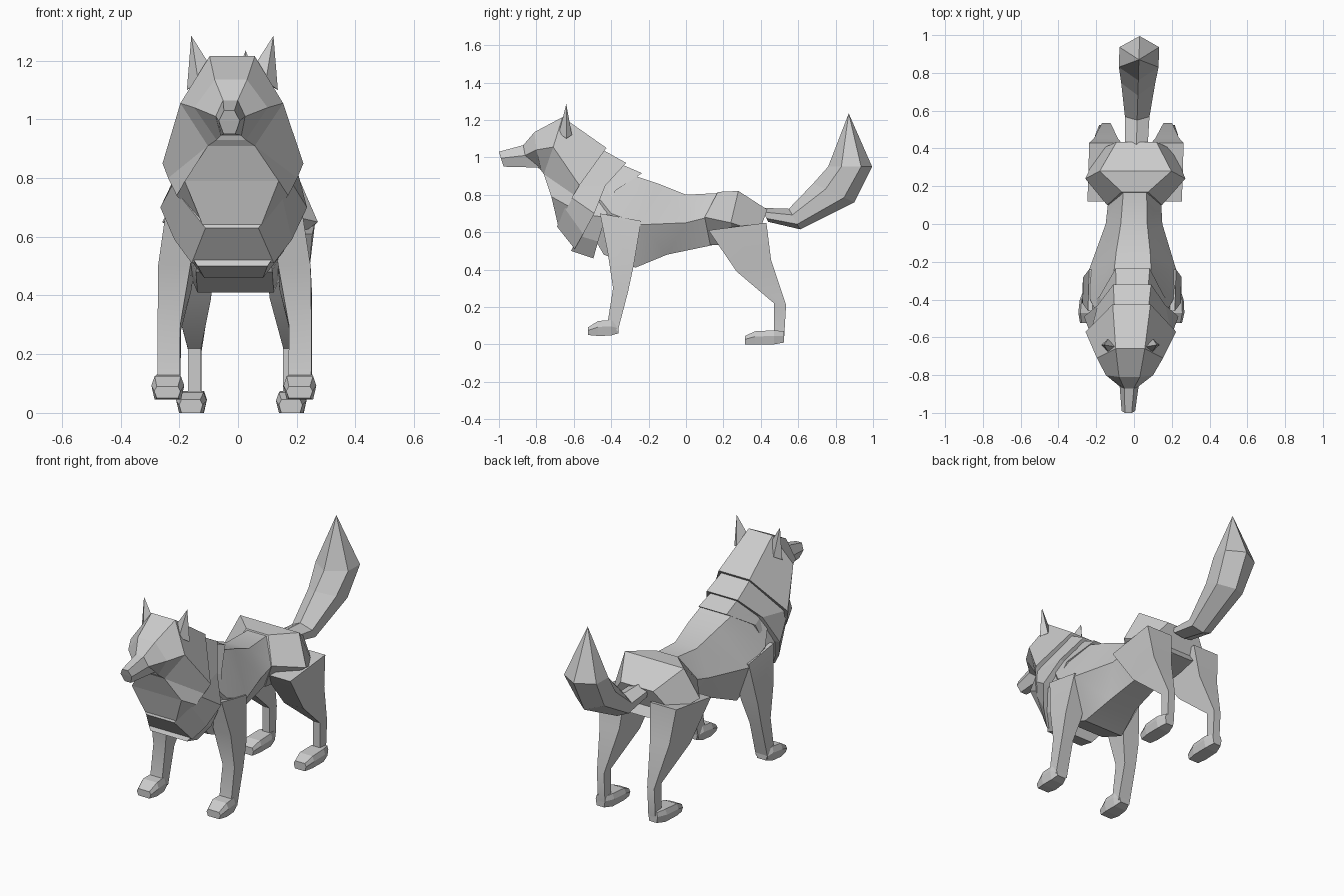
import bpy, bmesh, math
from mathutils import Vector

if "Cube" in bpy.data.objects:
    bpy.data.objects.remove(bpy.data.objects["Cube"])

fur = bpy.data.materials.new("grey_fur")
fur.diffuse_color = (0.6, 0.6, 0.6, 1)
fur.use_nodes = True
fur.node_tree.nodes["Principled BSDF"].inputs["Base Color"].default_value = fur.diffuse_color
LEAN = 0.03  # the body is turned very slightly around z


def build(name, verts, faces, smooth=0):
    bm = bmesh.new()
    vs = [bm.verts.new((x + LEAN * y, y, z)) for x, y, z in verts]
    for f in faces:
        bm.faces.new([vs[i] for i in f])
    bmesh.ops.remove_doubles(bm, verts=bm.verts, dist=0.0005)
    bmesh.ops.recalc_face_normals(bm, faces=bm.faces)
    me = bpy.data.meshes.new(name)
    bm.to_mesh(me)
    bm.free()
    me.materials.append(fur)
    ob = bpy.data.objects.new(name, me)
    bpy.context.collection.objects.link(ob)
    if smooth:
        bpy.ops.object.select_all(action='DESELECT')
        ob.select_set(True)
        bpy.context.view_layer.objects.active = ob
        bpy.ops.object.shade_smooth_by_angle(angle=math.radians(smooth))
    return ob


def loft(name, rings, smooth=0):
    """Skin closed rings of equal, even point count; caps are quad strips."""
    n, last = len(rings[0]), (len(rings) - 1) * len(rings[0])
    faces = [(k * n + i, k * n + (i + 1) % n, (k + 1) * n + (i + 1) % n, (k + 1) * n + i)
             for k in range(len(rings) - 1) for i in range(n)]
    for base in (0, last):
        faces += [(base + i, base + i + 1, base + n - 2 - i, base + n - 1 - i)
                  for i in range(n // 2 - 1)]
    return build(name, [p for r in rings for p in r], faces, smooth)


def sym(*half):
    """Mirror half a ring (top to bottom) across x."""
    return list(half) + [(-x, y, z) for x, y, z in reversed(half)]


def limb_ring(s, x0, x1, front, back):
    return [(s * x0, *front), (s * x1, *front), (s * x1, *back), (s * x0, *back)]


def paw_ring(cx, y, hw, z0, z1):
    return [(cx - hw * .8, y, z1), (cx + hw * .8, y, z1), (cx + hw, y, z1 * .6 + z0 * .4),
            (cx + hw * .8, y, z0), (cx - hw * .8, y, z0), (cx - hw, y, z1 * .6 + z0 * .4)]


# torso
loft("torso", [
    sym((.08, -.45, 1.01), (.16, -.52, .85), (.10, -.58, .72)),
    sym((.10, -.27, .90), (.22, -.40, .70), (.13, -.44, .48)),
    sym((.09, -.15, .86), (.23, -.24, .64), (.13, -.27, .41)),
    sym((.07, 0, .80), (.15, 0, .65), (.09, -.1, .48)),
    sym((.06, .2, .81), (.14, .12, .68), (.07, .14, .53))], 32)

# hips
loft("hips", [
    sym((.07, .17, .815), (.145, .10, .68), (.08, .13, .53)),
    sym((.19, .28, .82), (.265, .24, .65), (.10, .25, .53)),
    sym((.105, .435, .72), (.2, .39, .60), (.06, .42, .55))])

# layered mane collars and head ruff
ruff_back = sym((.10, -.425, 1.05), (.24, -.57, .85), (.22, -.6, .80), (.19, -.63, .74), (.10, -.67, .64))
inner = [(x * .9, y - .02, z - .01) for x, y, z in ruff_back]
collar = sym((.10, -.32, .97), (.18, -.43, .85), (.25, -.49, .70), (.20, -.55, .59), (.14, -.595, .51))
collar_in = [(x * .85, y - .02, z - .01) for x, y, z in collar]
lower = sym((.09, -.235, .915), (.17, -.38, .82), (.21, -.43, .68), (.17, -.47, .55), (.10, -.495, .46))
loft("mane_middle", [inner, collar])
loft("mane_lower", [collar_in, lower])
cheeks = [(.077, -.66, 1.215), (.175, -.71, 1.055), (.08, -.76, .91)]
loft("head_ruff", [ruff_back, sym(*cheeks, (.16, -.72, .79), (.10, -.685, .64))])

# face and muzzle
loft("face", [
    sym(*cheeks),
    sym((.055, -.81, 1.135), (.125, -.80, 1.04), (.05, -.775, .93)),
    sym((.025, -.87, 1.065), (.05, -.86, 1.01), (.035, -.78, .945)),
    sym((.018, -1.0, 1.03), (.036, -.99, .995), (.02, -.975, .95))])

# tail
def tail_ring(top, bottom, hw):
    t, b = Vector((0, *top)), Vector((0, *bottom))
    a, c, side = t.lerp(b, .3), t.lerp(b, .75), Vector((hw, 0, 0))
    return [tuple(p) for p in (t, a + side, c + side, b, c - side, a - side)]


loft("tail", [
    tail_ring((.40, .73), (.44, .655), .06),
    tail_ring((.55, .725), (.61, .615), .065),
    tail_ring((.68, .86), (.90, .76), .09),
    tail_ring((.76, .95), (.995, .95), .105),
    tail_ring((.87, 1.235), (.87, 1.235), 0)])

# paired parts
for side, s in (("left", 1), ("right", -1)):
    loft("front_leg_" + side, [
        limb_ring(s, .12, .23, (-.46, .70), (-.24, .66)),
        limb_ring(s, .15, .26, (-.42, .50), (-.28, .42)),
        limb_ring(s, .185, .262, (-.39, .30), (-.31, .28)),
        limb_ring(s, .185, .262, (-.42, .11), (-.365, .07))], 32)
    loft("front_paw_" + side, [paw_ring(s * .225, *r) for r in (
        (-.525, .045, .05, .09), (-.47, .056, .045, .125),
        (-.40, .05, .047, .13), (-.36, .035, .06, .10))])
    loft("hind_leg_" + side, [
        limb_ring(s, .08, .25, (.12, .61), (.43, .65)),
        limb_ring(s, .10, .225, (.27, .39), (.455, .45)),
        limb_ring(s, .14, .185, (.47, .22), (.535, .21)),
        limb_ring(s, .14, .185, (.47, .05), (.525, .04))], 32)
    loft("hind_paw_" + side, [paw_ring(s * .17, *r) for r in (
        (.315, .04, 0, .045), (.37, .052, 0, .07),
        (.47, .05, 0, .075), (.525, .03, .01, .07))])
    build("ear_" + side, [
        (s * .155, -.64, 1.10), (s * .115, -.68, 1.13), (s * .08, -.65, 1.19),
        (s * .12, -.61, 1.12), (s * .14, -.64, 1.285)],
        [(0, 1, 4), (1, 2, 4), (2, 3, 4), (3, 0, 4), (0, 1, 2, 3)])
